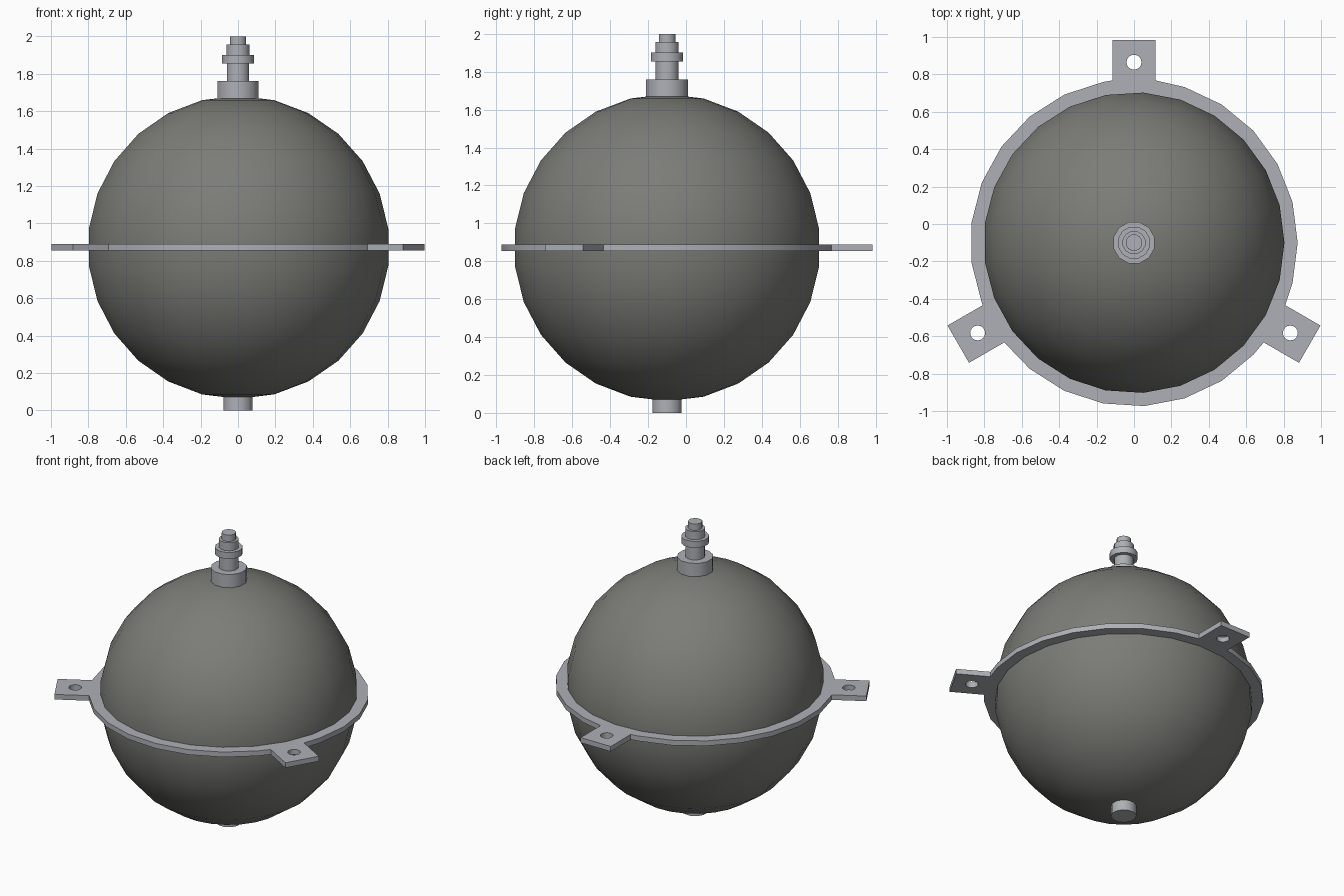
import bpy, bmesh, math
from math import cos, sin, radians
from mathutils import Matrix

if "Cube" in bpy.data.objects:
    bpy.data.objects.remove(bpy.data.objects["Cube"])

CENTRE_Y, MID_Z = -0.1, 0.872
STEP = 360 / 25


def material(name, rgb):
    m = bpy.data.materials.new(name)
    m.use_nodes = True
    m.diffuse_color = (*rgb, 1)
    m.node_tree.nodes["Principled BSDF"].inputs["Base Color"].default_value = (*rgb, 1)
    return m


dark_grey = material("dark_grey", (0.2, 0.2, 0.185))
light_grey = material("light_grey", (0.42, 0.435, 0.47))


def activate(obj):
    bpy.ops.object.select_all(action='DESELECT')
    obj.select_set(True)
    bpy.context.view_layer.objects.active = obj


def finish(bm, name, mat, z, angle):
    mesh = bpy.data.meshes.new(name)
    bm.to_mesh(mesh)
    bm.free()
    mesh.materials.append(mat)
    obj = bpy.data.objects.new(name, mesh)
    bpy.context.collection.objects.link(obj)
    obj.location = (0, CENTRE_Y, z)
    activate(obj)
    bpy.ops.object.shade_smooth_by_angle(angle=radians(angle))
    return obj


def cylinder(name, radius, bottom, top, sides=12):
    bm = bmesh.new()
    bmesh.ops.create_cone(bm, cap_ends=True, segments=sides, radius1=radius,
                          radius2=radius, depth=top - bottom,
                          matrix=Matrix.Rotation(math.pi / sides, 4, 'Z'))
    finish(bm, name, light_grey, (bottom + top) / 2, 40)


# Spherical tank
bm = bmesh.new()
bmesh.ops.create_uvsphere(bm, u_segments=25, v_segments=13, radius=0.81)
first = max(bm.verts, key=lambda v: v.co.x)
bmesh.ops.rotate(bm, verts=bm.verts[:], matrix=Matrix.Rotation(
    -math.atan2(first.co.y, first.co.x), 3, 'Z'))
finish(bm, "tank", dark_grey, MID_Z, 60)


# Mounting flange: outline with three lugs, a centre opening and bolt holes
def polar(r, deg):
    return r * cos(radians(deg)), r * sin(radians(deg))


def circle(r, sides, cx=0, cy=0):
    pts = [polar(r, 360 * i / sides) for i in range(sides)]
    return [(cx + x, cy + y) for x, y in pts]


RIM, HALF, REACH = 0.875, 0.115, 1.085
root = math.sqrt(RIM ** 2 - HALF ** 2)
gap = math.degrees(math.asin(HALF / RIM))
outline, loops = [], [circle(0.795, 25)]
for a in (90, 210, 330):
    c, s = polar(1, a)
    for u, v in ((root, -HALF), (REACH, -HALF), (REACH, HALF), (root, HALF)):
        outline.append((u * c - v * s, u * s + v * c))
    outline += [polar(RIM, k * STEP) for k in range(50)
                if a + gap + 0.1 < k * STEP < a + 120 - gap - 0.1]
    loops.append(circle(0.04, 16, *polar(0.965, a)))
loops.append(outline)

curve = bpy.data.curves.new("flange", 'CURVE')
curve.dimensions = '2D'
curve.fill_mode = 'BOTH'
curve.extrude = 0.0175
curve.materials.append(light_grey)
for loop in loops:
    spline = curve.splines.new('POLY')
    spline.points.add(len(loop) - 1)
    for p, (x, y) in zip(spline.points, loop):
        p.co = (x, y, 0, 1)
    spline.use_cyclic_u = True
flange = bpy.data.objects.new("flange", curve)
bpy.context.collection.objects.link(flange)
flange.location = (0, CENTRE_Y, MID_Z)
activate(flange)
bpy.ops.object.convert(target='MESH')
flange = bpy.context.view_layer.objects.active
bm = bmesh.new()
bm.from_mesh(flange.data)
bmesh.ops.remove_doubles(bm, verts=bm.verts[:], dist=0.0005)
bmesh.ops.recalc_face_normals(bm, faces=bm.faces[:])
bm.to_mesh(flange.data)
bm.free()
bpy.ops.object.shade_smooth_by_angle(angle=radians(25))

# Top valve, stacked from collar to tip
cylinder("valve_collar", 0.114, 1.668, 1.76)
cylinder("valve_stem", 0.062, 1.755, 1.86)
cylinder("valve_flange", 0.088, 1.855, 1.9)
cylinder("valve_neck", 0.063, 1.895, 1.956)
cylinder("valve_tip", 0.045, 1.95, 2.0)

# Bottom drain plug
cylinder("drain_plug", 0.08, 0.0, 0.1)
